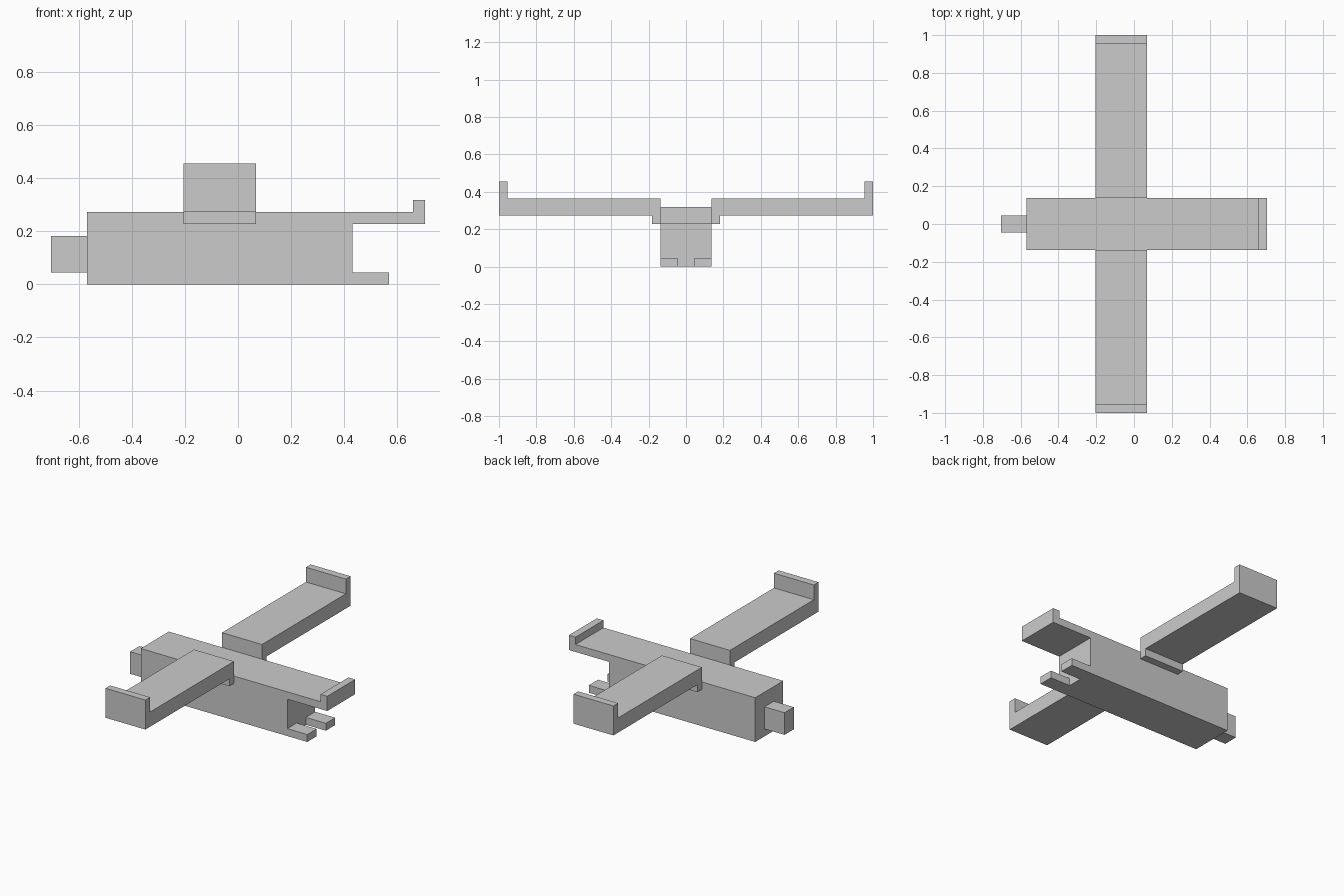
import bpy, bmesh
from mathutils import Vector

if "Cube" in bpy.data.objects:
    bpy.data.objects.remove(bpy.data.objects["Cube"])

U = 1 / 22  # grid step the whole model is built on


def extrude(name, points, direction):
    """Closed profile of 3D points, extruded along a vector (in grid steps)."""
    bm = bmesh.new()
    face = bm.faces.new([bm.verts.new(Vector(p) * U) for p in points])
    ext = bmesh.ops.extrude_face_region(bm, geom=[face])
    verts = [g for g in ext["geom"] if isinstance(g, bmesh.types.BMVert)]
    bmesh.ops.translate(bm, verts=verts, vec=Vector(direction) * U)
    bmesh.ops.recalc_face_normals(bm, faces=bm.faces)
    mesh = bpy.data.meshes.new(name)
    bm.to_mesh(mesh)
    bm.free()
    obj = bpy.data.objects.new(name, mesh)
    bpy.context.collection.objects.link(obj)
    return obj


def box(name, x, y, z):
    base = [(x[0], y[0], z[0]), (x[1], y[0], z[0]), (x[1], y[1], z[0]), (x[0], y[1], z[0])]
    return extrude(name, base, (0, 0, z[1] - z[0]))


# Fuselage with overhanging tail plate and upturned tail lip
side = [(-12.5, 0), (9.5, 0), (9.5, 5), (15.5, 5), (15.5, 7), (14.5, 7), (14.5, 6), (-12.5, 6)]
extrude("fuselage", [(x, -3, z) for x, z in side], (0, 6, 0))

# Nose block
box("nose", (-15.5, -12.5), (-1, 1), (1, 4))

# Wings with root bracket and upturned tip, and lower rear prongs, on both sides
wing = [(3, 5), (4, 5), (4, 6), (22, 6), (22, 10), (21, 10), (21, 8), (3, 8)]
for label, s in (("right", -1), ("left", 1)):
    extrude(f"{label}_wing", [(-4.5, s * y, z) for y, z in wing], (6, 0, 0))
    box(f"{label}_rear_prong", (9.5, 12.5), sorted((s * 1, s * 3)), (0, 1))
